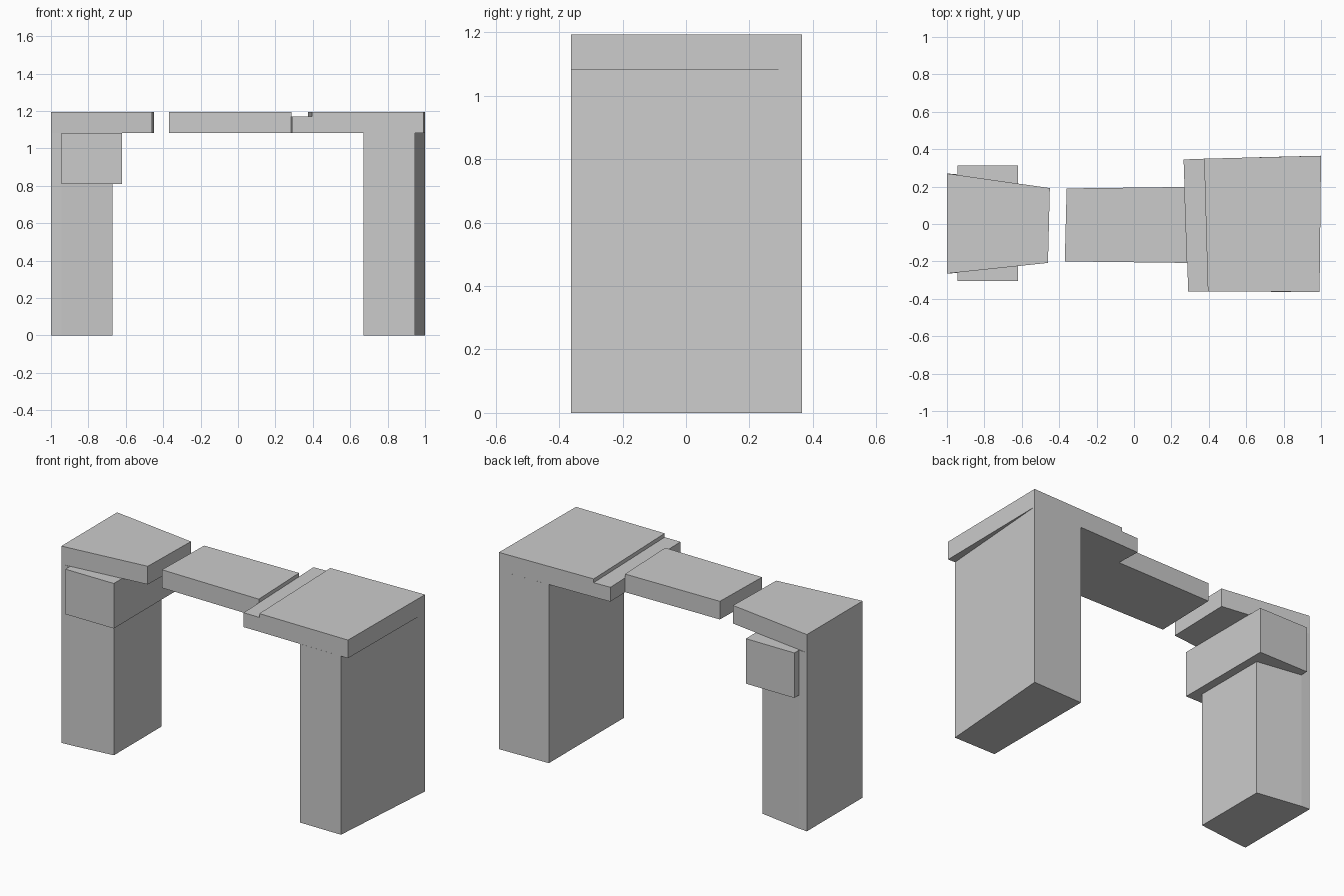
import bpy

if "Cube" in bpy.data.objects:
    bpy.data.objects.remove(bpy.data.objects["Cube"])

LOW, STEP, TOP = 1.083, 1.17, 1.193


def prism(name, outline, z0, z1):
    """Extrude a counter-clockwise floor outline from z0 to z1."""
    n = len(outline)
    verts = [(x, y, z) for z in (z0, z1) for x, y in outline]
    faces = [tuple(reversed(range(n))), tuple(range(n, 2 * n))]
    faces += [(i, (i + 1) % n, n + (i + 1) % n, n + i) for i in range(n)]
    mesh = bpy.data.meshes.new(name)
    mesh.from_pydata(verts, [], faces)
    obj = bpy.data.objects.new(name, mesh)
    bpy.context.collection.objects.link(obj)
    return obj


# Left pillar with its tapered cap and collar block
prism("left_pillar", [(-1, -0.265), (-0.945, -0.262), (-0.67, -0.232),
                      (-0.67, 0.222), (-0.945, 0.266), (-1, 0.27)], 0, LOW)
prism("left_cap", [(-1, -0.265), (-0.46, -0.208), (-0.45, 0.192), (-1, 0.27)],
      LOW, TOP)
prism("left_collar", [(-0.945, -0.305), (-0.62, -0.305),
                      (-0.62, 0.312), (-0.945, 0.312)], 0.81, LOW)

# Middle lintel slab
prism("middle_lintel", [(-0.37, -0.2), (0.285, -0.208),
                        (0.271, 0.198), (-0.36, 0.19)], LOW, TOP)

# Right pillar with its cap, stepped down along the inner edge
prism("right_pillar", [(0.67, -0.362), (0.945, -0.363),
                       (1, 0.365), (0.67, 0.357)], 0, LOW)
prism("right_cap_step", [(0.29, -0.36), (0.395, -0.36),
                         (0.375, 0.349), (0.265, 0.345)], LOW, STEP)
prism("right_cap", [(0.395, -0.36), (0.992, -0.363),
                    (1, 0.365), (0.375, 0.349)], LOW, TOP)
